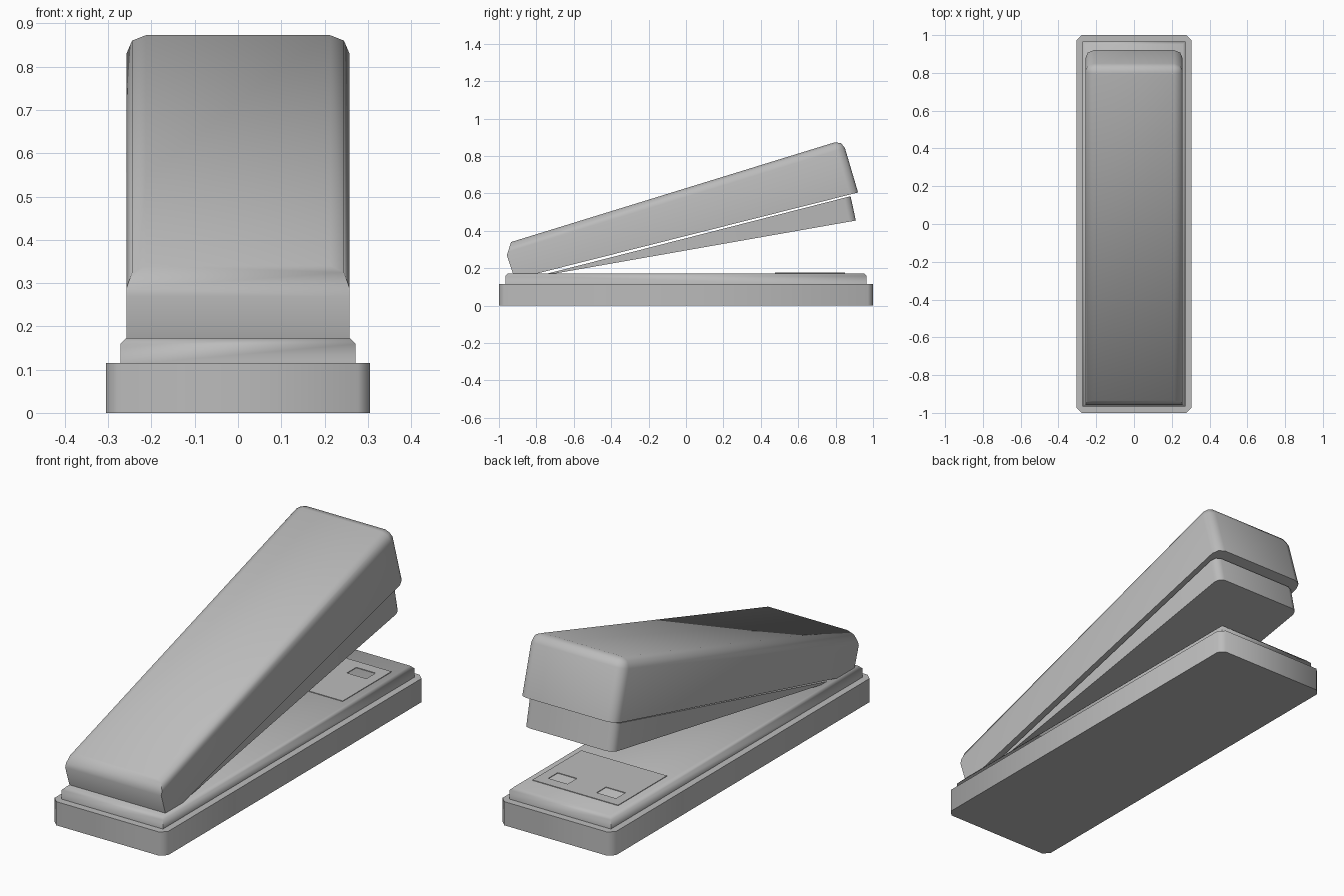
import bpy, bmesh, math
from mathutils import Vector

if "Cube" in bpy.data.objects:
    bpy.data.objects.remove(bpy.data.objects["Cube"])

grey = bpy.data.materials.new("plain grey")
grey.diffuse_color = (0.5, 0.5, 0.5, 1)
grey.use_nodes = True
grey.node_tree.nodes["Principled BSDF"].inputs["Base Color"].default_value = grey.diffuse_color


def prism(name, half_width, profile, bevel_pairs=(), bevel=0.0, segments=1):
    """Extrude a (y, z) profile across x and bevel the edges chosen by rule."""
    bm = bmesh.new()
    sides = [[bm.verts.new((s * half_width, y, z)) for y, z in profile] for s in (-1, 1)]
    n = len(profile)
    bm.faces.new(sides[0])
    bm.faces.new(sides[1][::-1])
    for i in range(n):
        j = (i + 1) % n
        bm.faces.new((sides[0][j], sides[0][i], sides[1][i], sides[1][j]))
    bmesh.ops.recalc_face_normals(bm, faces=bm.faces)
    # a pair (i, j) bevels that profile edge on both sides; (i, i) the edge across x
    chosen = []
    for i, j in bevel_pairs:
        if i == j:
            chosen.append(bm.edges.get((sides[0][i], sides[1][i])))
        else:
            chosen += [bm.edges.get((s[i], s[j])) for s in sides]
    if chosen:
        bmesh.ops.bevel(bm, geom=chosen, offset=bevel, segments=segments,
                        profile=0.5, affect='EDGES', clamp_overlap=True)
    mesh = bpy.data.meshes.new(name)
    bm.to_mesh(mesh)
    bm.free()
    mesh.materials.append(grey)
    ob = bpy.data.objects.new(name, mesh)
    bpy.context.collection.objects.link(ob)
    return ob


def smooth(ob, degrees=60):
    bpy.ops.object.select_all(action='DESELECT')
    ob.select_set(True)
    bpy.context.view_layer.objects.active = ob
    bpy.ops.object.shade_smooth_by_angle(angle=math.radians(degrees))


def box(y0, y1, z0, z1):
    return [(y0, z0), (y1, z0), (y1, z1), (y0, z1)]


# base block with cut vertical corners
smooth(prism("base", 0.305, box(-1, 1, 0, 0.115), [(1, 2), (3, 0)], 0.028))

# raised deck with a softened top rim
smooth(prism("deck", 0.272, box(-0.965, 0.965, 0.11, 0.173),
             [(2, 3), (2, 2), (3, 3)], 0.014))

# anvil plate with two staple slots
plate = prism("anvil_plate", 0.23, box(0.475, 0.85, 0.171, 0.176))
for side in (-1, 1):
    cutter = prism("slot_cutter", 0.052, box(0.725, 0.797, 0.16, 0.19))
    cutter.location.x = side * 0.13
    cutter.hide_render = True
    cutter.hide_set(True)
    cut = plate.modifiers.new("slot", 'BOOLEAN')
    cut.object = cutter
    cut.operation = 'DIFFERENCE'
    cut.solver = 'EXACT'

# staple magazine: thin wedge hinged at the front
smooth(prism("magazine", 0.24,
             [(-0.825, 0.15), (0.908, 0.455), (0.88, 0.585)],
             [(1, 2)], 0.035, 2))

# top cover: thick wedge with rounded top and back edges
smooth(prism("cover", 0.258,
             [(-0.915, 0.142), (0.92, 0.605), (0.837, 0.886), (-0.935, 0.34), (-0.958, 0.27)],
             [(1, 2), (2, 3), (2, 2)], 0.045, 2))
